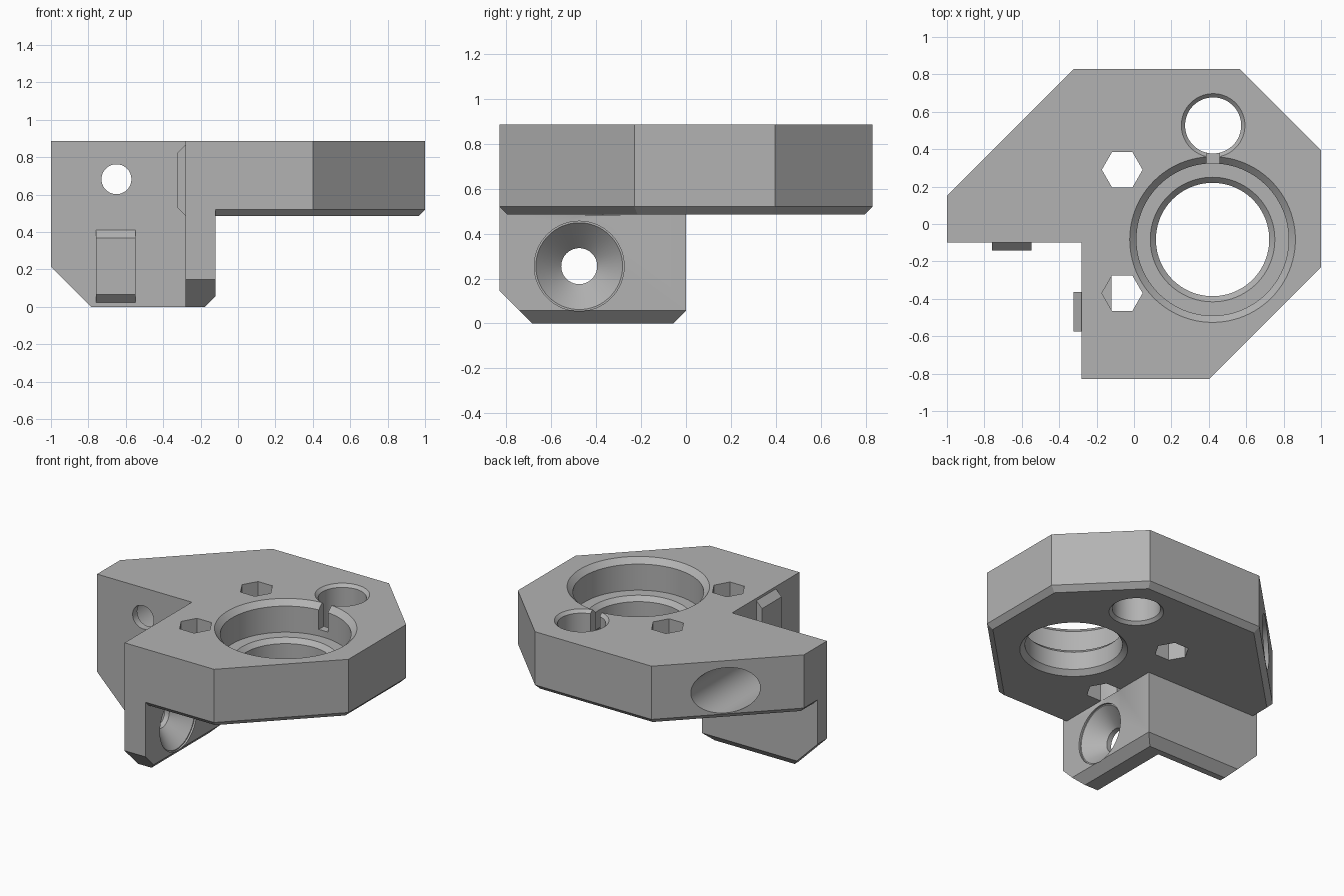
import bpy, bmesh, math
from mathutils import Vector

if "Cube" in bpy.data.objects:
    bpy.data.objects.remove(bpy.data.objects["Cube"], do_unlink=True)

GREY = (0.45, 0.45, 0.45, 1)
mat = bpy.data.materials.new("plain grey")
mat.use_nodes = True
mat.diffuse_color = GREY
mat.node_tree.nodes["Principled BSDF"].inputs["Base Color"].default_value = GREY


def loft(name, rings):
    """Closed solid through matching rings of points, capped at both ends."""
    bm = bmesh.new()
    rows = [[bm.verts.new(p) for p in ring] for ring in rings]
    n = len(rows[0])
    for a, b in zip(rows, rows[1:]):
        for i in range(n):
            j = (i + 1) % n
            bm.faces.new((a[i], a[j], b[j], b[i]))
    bm.faces.new(rows[0][::-1])
    bm.faces.new(rows[-1])
    bmesh.ops.recalc_face_normals(bm, faces=bm.faces)
    mesh = bpy.data.meshes.new(name)
    bm.to_mesh(mesh)
    bm.free()
    mesh.materials.append(mat)
    ob = bpy.data.objects.new(name, mesh)
    bpy.context.collection.objects.link(ob)
    return ob


def flat(points, z):
    return [(x, y, z) for x, y in points]


def inset(points, dists):
    """Move each edge of a clockwise outline inward by its own distance."""
    pts = [Vector(p) for p in points]
    n = len(pts)
    out = []
    for i in range(n):
        d0 = (pts[i] - pts[i - 1]).normalized()
        d1 = (pts[(i + 1) % n] - pts[i]).normalized()
        n0, n1 = Vector((d0.y, -d0.x)), Vector((d1.y, -d1.x))
        a, b = dists[i - 1], dists[i]
        det = n0.x * n1.y - n0.y * n1.x
        out.append(pts[i] + Vector((a * n1.y - b * n0.y, b * n0.x - a * n1.x)) / det)
    return out


def lathe(name, profile, centre, axis="z", sides=64):
    """Round cutter: profile of (radius, position along the axis)."""
    rings = []
    for r, h in profile:
        ring = []
        for i in range(sides):
            t = 2 * math.pi * i / sides
            u, v = centre[0] + r * math.cos(t), centre[1] + r * math.sin(t)
            ring.append({"x": (h, u, v), "y": (u, h, v), "z": (u, v, h)}[axis])
        rings.append(ring)
    return loft(name, rings)


def combine(body, other, operation):
    mod = body.modifiers.new(operation, "BOOLEAN")
    mod.operation, mod.solver, mod.object = operation, "EXACT", other
    bpy.context.view_layer.objects.active = body
    bpy.ops.object.modifier_apply(modifier=mod.name)
    bpy.data.objects.remove(other, do_unlink=True)


TOP, UNDER = 0.885, 0.485

# Plate with a chamfered lower outer edge; the notch edges stay square
outline = [(-1, -.1), (-1, .15), (-.32, .83), (.565, .83), (1, .395),
           (1, -.23), (.4, -.83), (-.28, -.83), (-.28, -.1)]
chamfer = [.035] * 7 + [0, 0]
body = loft("bracket_body", [flat(inset(outline, chamfer), UNDER),
                             flat(outline, UNDER + .035), flat(outline, TOP)])

# L-shaped leg below the notch, chamfered along its inner foot
corner = [(-1, -.1), (-1, 0), (-.12, 0), (-.12, -.83), (-.28, -.83), (-.28, -.1)]
foot = inset(corner, [0, .057, .057, 0, 0, 0])
leg = loft("leg", [flat(foot, 0), flat(corner, .057), flat(corner, .7)])

# Sloped lower corners at both ends of the leg
slope_x = [(-1.1, .315), (-.685, -.1), (-1.1, -.1)]
slope_y = [(-.93, .245), (-.585, -.1), (-.93, -.1)]
combine(leg, loft("cut", [[(a, y, z) for a, z in slope_x] for y in (-.3, .2)]), "DIFFERENCE")
combine(leg, loft("cut", [[(x, a, z) for a, z in slope_y] for x in (-.4, 0)]), "DIFFERENCE")
combine(body, leg, "UNION")

# Large stepped bore with a ledge, and the smaller bore beside it
LEDGE = .67
combine(body, lathe("cut", [(.335, .4), (.335, UNDER), (.303, UNDER + .032),
                            (.303, LEDGE - .03), (.333, LEDGE), (.407, LEDGE),
                            (.407, TOP - .036), (.443, TOP), (.443, 1)],
                    (.42, -.083), sides=96), "DIFFERENCE")
combine(body, lathe("cut", [(.17, .4), (.17, UNDER), (.15, UNDER + .02),
                            (.15, TOP - .02), (.17, TOP), (.17, 1)],
                    (.423, .527)), "DIFFERENCE")

# Slot joining the two bores
slot = [(.387, .2), (.387, .45), (.458, .45), (.458, .2)]
combine(body, loft("cut", [flat(slot, .715), flat(slot, 1)]), "DIFFERENCE")

# Hexagonal holes through the plate
for y in (.29, -.37):
    combine(body, lathe("cut", [(.109, UNDER - .002), (.109, 1)], (-.063, y), sides=6),
            "DIFFERENCE")

# Screw holes: a countersunk one across the leg, a deep one from the rear slope
combine(body, lathe("cut", [(.08, -.5), (.08, -.245), (.193, -.132),
                            (.2, -.132), (.2, -.05)],
                    (-.475, .255), "x"), "DIFFERENCE")
combine(body, lathe("cut", [(.08, -.3), (.08, -.05), (.155, .025), (.155, 1)],
                    (-.65, .682), "y"), "DIFFERENCE")

# Tapered locating tabs on the two notch walls
D = .043


def tab_profile(low, high):
    return [(0, low), (D, low + D), (D, high - D), (0, high)]


loft("front_tab", [[(x, -.1 - d, z) for d, z in tab_profile(.022, .41)]
                   for x in (-.76, -.548)])
loft("side_tab", [[(-.28 - d, y, z) for d, z in tab_profile(.485, .868)]
                  for y in (-.575, -.363)])

# Smooth round walls, crisp edges
bpy.ops.object.select_all(action="DESELECT")
body.select_set(True)
bpy.context.view_layer.objects.active = body
bpy.ops.object.shade_smooth_by_angle(angle=math.radians(30))
